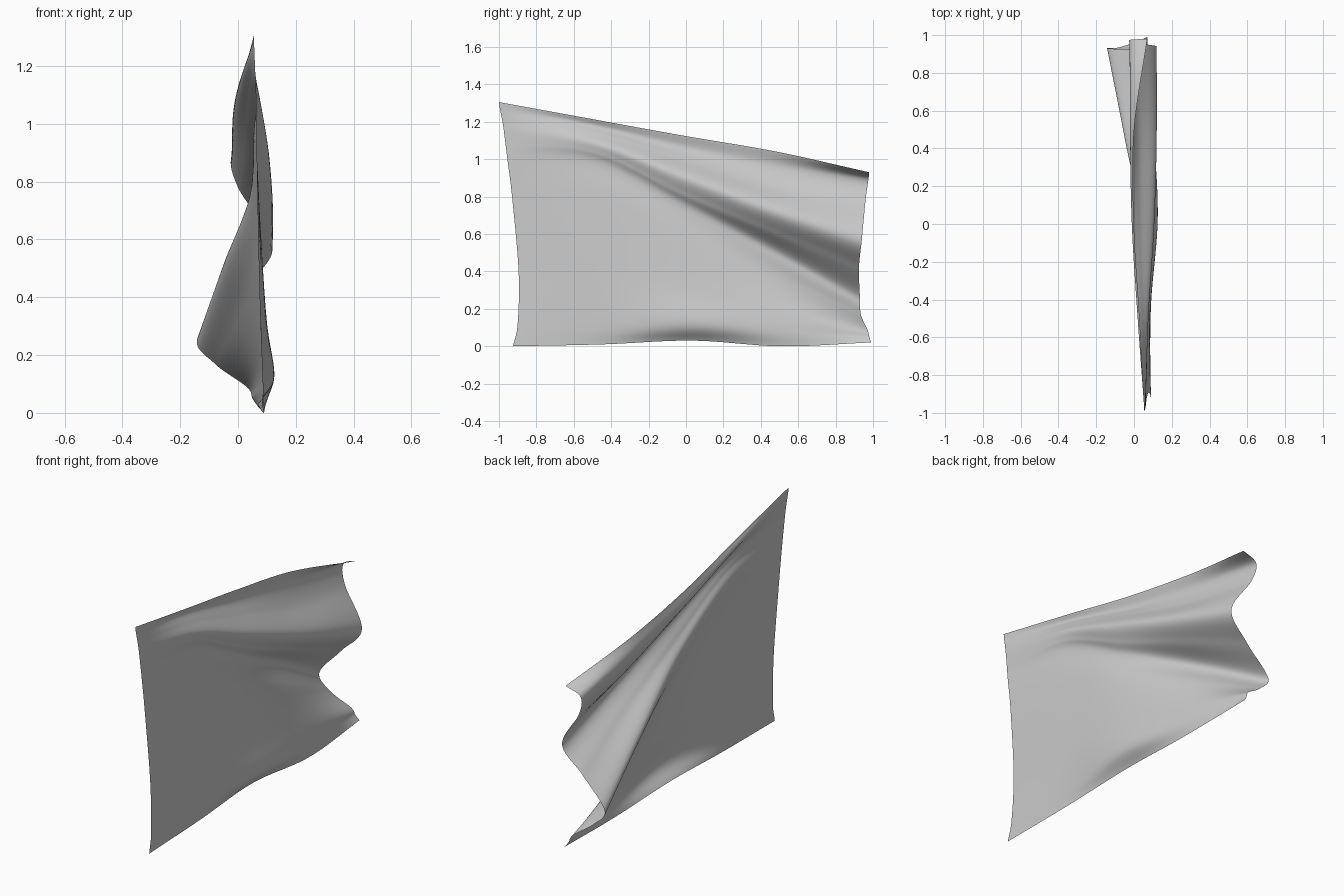
import bpy

if "Cube" in bpy.data.objects:
    bpy.data.objects.remove(bpy.data.objects["Cube"])

# Fold lines running from hoist to fly: (hoist y, fly y, [(x, z) at five stations])
FOLDS = [
    (-1.0, .98, [(.055, 1.305), (.03, 1.215), (.0, 1.125), (.0, 1.04), (.07, .93)]),      # top edge
    (-.995, .975, [(.056, 1.27), (.02, 1.18), (-.01, 1.06), (-.02, .96), (-.02, .89)]),   # upper valley
    (-.985, .96, [(.058, 1.22), (.045, 1.14), (.03, 1.0), (.02, .86), (.0, .78)]),
    (-.975, .94, [(.06, 1.16), (.075, 1.09), (.105, .91), (.12, .73), (.12, .57)]),       # main ridge
    (-.965, .925, [(.062, 1.08), (.07, 1.04), (.075, .82), (.05, .62), (.0, .42)]),
    (-.955, .93, [(.064, 1.0), (.055, .97), (.04, .74), (-.05, .51), (-.14, .26)]),       # deep valley
    (-.93, .935, [(.066, .8), (.07, .80), (.07, .58), (.02, .38), (-.08, .17)]),
    (-.895, .97, [(.075, .4), (.085, .4), (.1, .3), (.08, .2), (.03, .09)]),
    (-.9, .98, [(.085, .12), (.09, .12), (.125, .12), (.1, .08), (.05, .05)]),            # low bulge
    (-.925, .99, [(.09, .0), (.08, .01), (.07, .03), (.09, .0), (.07, .02)]),             # bottom edge
]


def smooth_path(pts, steps):
    """Catmull-Rom curve through the points, with extrapolated ends."""
    first = [2 * a - b for a, b in zip(pts[0], pts[1])]
    last = [2 * a - b for a, b in zip(pts[-1], pts[-2])]
    p = [first] + [list(q) for q in pts] + [last]
    out = []
    for i in range(1, len(p) - 2):
        for s in range(steps):
            t = s / steps
            out.append([.5 * (2 * b + (c - a) * t + (2 * a - 5 * b + 4 * c - d) * t * t
                              + (3 * b - a - 3 * c + d) * t ** 3)
                        for a, b, c, d in zip(p[i - 1], p[i], p[i + 1], p[i + 2])])
    out.append(list(pts[-1]))
    return out


# Interpolate along each fold, then across the folds
rows = []
for y0, y1, xz in FOLDS:
    rows.append(smooth_path([(x, y0 + (y1 - y0) * i / 4, z) for i, (x, z) in enumerate(xz)], 20))
columns = [smooth_path(list(c), 10) for c in zip(*rows)]

n = len(columns[0])
verts = [(x, y, max(z, 0)) for c in columns for x, y, z in c]
faces = [(i * n + j, i * n + j + 1, (i + 1) * n + j + 1, (i + 1) * n + j)
         for i in range(len(columns) - 1) for j in range(n - 1)]

# Waving cloth sheet
mesh = bpy.data.meshes.new("flag_cloth")
mesh.from_pydata(verts, [], faces)
mesh.update()
for f in mesh.polygons:
    f.use_smooth = True
flag = bpy.data.objects.new("flag_cloth", mesh)
bpy.context.collection.objects.link(flag)
